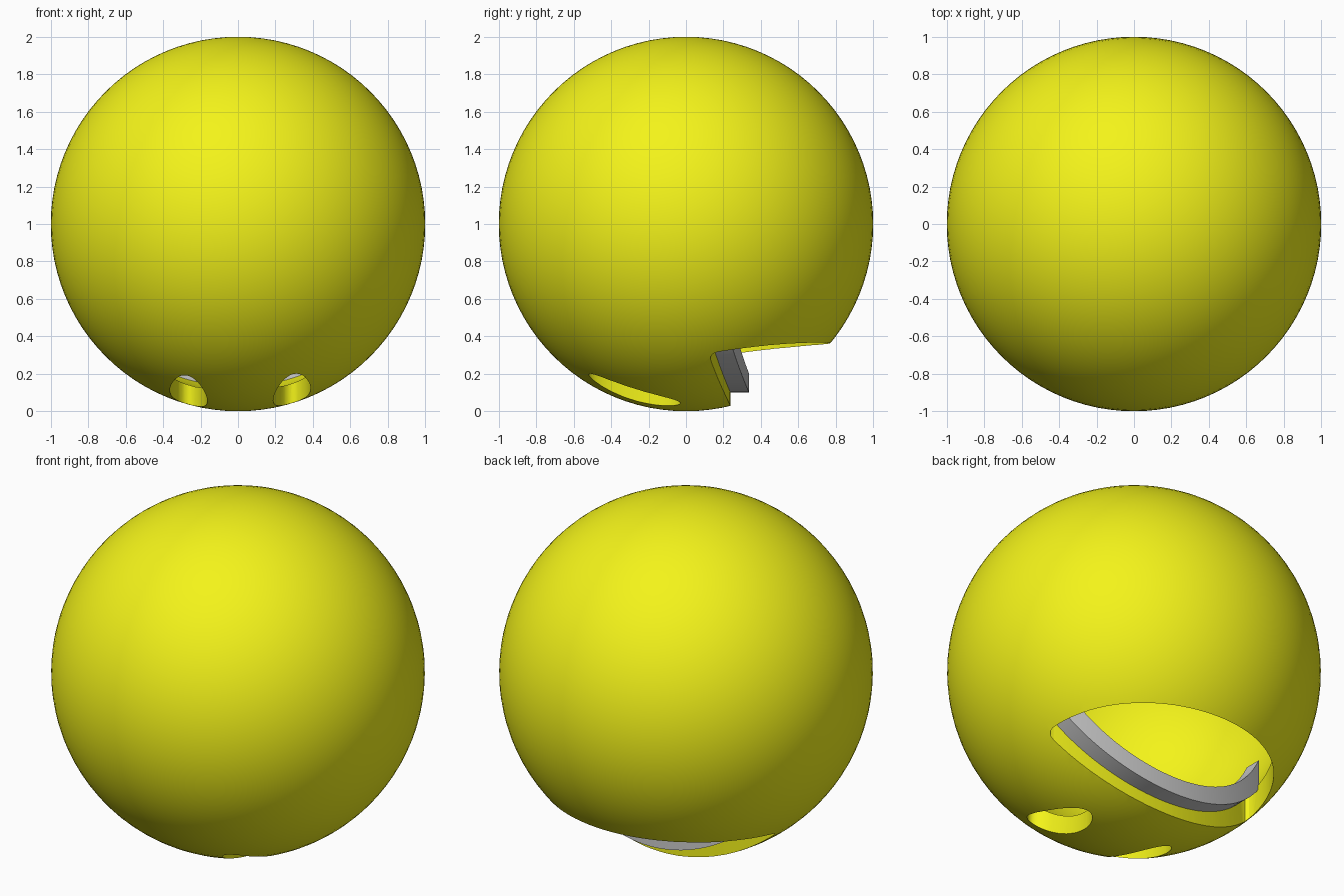
import bpy, bmesh
from math import sin, cos, pi, radians, asin

if "Cube" in bpy.data.objects:
    bpy.data.objects.remove(bpy.data.objects["Cube"])

SHIFT = 0.012      # the face sits slightly off centre
yellow = bpy.data.materials.new("yellow")
yellow.diffuse_color = (0.9, 0.9, 0.01, 1)
yellow.use_nodes = True
yellow.node_tree.nodes["Principled BSDF"].inputs["Base Color"].default_value = yellow.diffuse_color


def lip_y(x):
    """Curve of the straight-ish edge of the mouth."""
    return 0.237 - 0.24 * x * x


def link(name, bm):
    bmesh.ops.recalc_face_normals(bm, faces=bm.faces)
    me = bpy.data.meshes.new(name)
    bm.to_mesh(me)
    bm.free()
    ob = bpy.data.objects.new(name, me)
    bpy.context.collection.objects.link(ob)
    return ob


def ball(name, radius):
    bm = bmesh.new()
    bmesh.ops.create_uvsphere(bm, u_segments=96, v_segments=48, radius=radius)
    bmesh.ops.translate(bm, verts=bm.verts, vec=(0, 0, 1))
    return link(name, bm)


def prism(name, outline, z0, z1):
    bm = bmesh.new()
    face = bm.faces.new([bm.verts.new((x, y, z0)) for x, y in outline])
    up = bmesh.ops.extrude_face_region(bm, geom=[face])["geom"]
    bmesh.ops.translate(bm, vec=(0, 0, z1 - z0),
                        verts=[v for v in up if isinstance(v, bmesh.types.BMVert)])
    return link(name, bm)


def activate(ob):
    bpy.ops.object.select_all(action='DESELECT')
    ob.select_set(True)
    bpy.context.view_layer.objects.active = ob


def subtract(ob, cutter):
    cutter.hide_render = True
    activate(ob)
    mod = ob.modifiers.new("cut", 'BOOLEAN')
    mod.operation = 'DIFFERENCE'
    mod.solver = 'EXACT'
    mod.object = cutter
    bpy.ops.object.modifier_apply(modifier=mod.name)
    bpy.data.objects.remove(cutter)


# Hollow ball
head = ball("ball_shell", 1.0)
head.data.materials.append(yellow)
subtract(head, ball("hollow", 0.9))

# Oval eye holes
for side in (-1, 1):
    oval = [(SHIFT + side * 0.276 + 0.1 * cos(2 * pi * i / 48),
             -0.275 + 0.245 * sin(2 * pi * i / 48)) for i in range(48)]
    subtract(head, prism("eye_cutter", oval, -0.3, 0.8))

# Smiling mouth hole with rounded corners
N = 48
start = asin(0.05 / 0.65)
mouth = []
for i in range(N + 1):
    t = start + (pi - 2 * start) * i / N
    mouth.append((0.70 * cos(t), 0.12 + 0.65 * sin(t)))
mouth += [(-0.694, 0.145), (-0.68, 0.13)]
mouth += [(x, lip_y(x)) for x in (-0.66 + 1.32 * i / 32 for i in range(33))]
mouth += [(0.68, 0.13), (0.694, 0.145)]
subtract(head, prism("mouth_cutter", [(x + SHIFT, y) for x, y in mouth], -0.3, 0.85))

# Curved square bar of teeth along the lip
bm = bmesh.new()
rings = []
for i in range(41):
    x = -0.7 + 1.4 * i / 40
    y = lip_y(x)
    lo, hi = 1 - (0.81 - x * x) ** 0.5, 1 - (0.64 - x * x) ** 0.5
    rings.append([bm.verts.new((x + SHIFT, yy, zz)) for yy, zz in
                  ((y, lo), (y + 0.1, lo), (y + 0.1, hi), (y, hi))])
for a, b in zip(rings, rings[1:]):
    for k in range(4):
        bm.faces.new((a[k], a[(k + 1) % 4], b[(k + 1) % 4], b[k]))
bm.faces.new(rings[0])
bm.faces.new(rings[-1])
teeth = link("teeth_bar", bm)

for ob in (head, teeth):
    activate(ob)
    bpy.ops.object.shade_smooth_by_angle(angle=radians(30))
